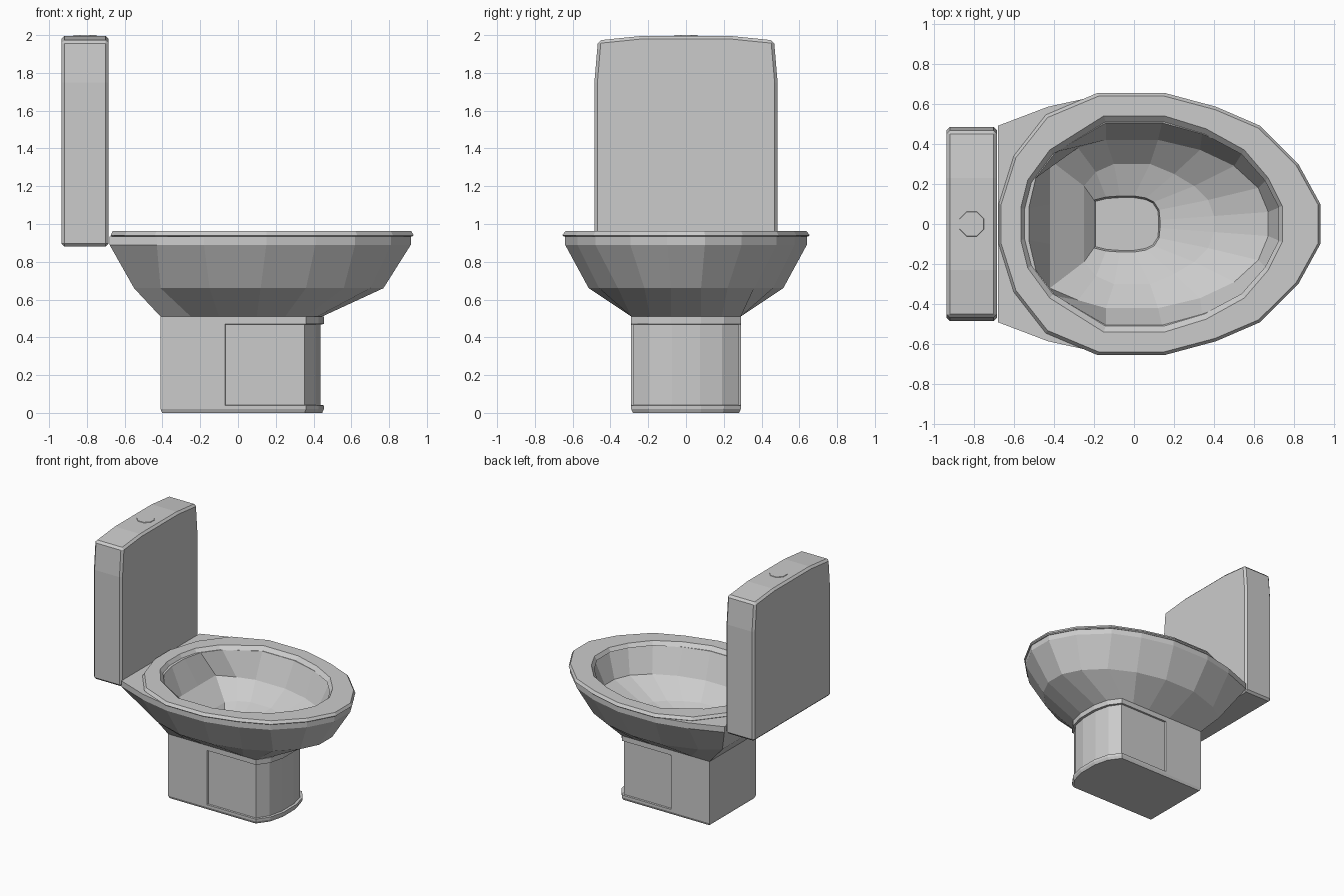
import bpy, bmesh, math

if "Cube" in bpy.data.objects:
    bpy.data.objects.remove(bpy.data.objects["Cube"])


def finish(name, bm):
    bmesh.ops.recalc_face_normals(bm, faces=bm.faces)
    me = bpy.data.meshes.new(name)
    bm.to_mesh(me)
    bm.free()
    ob = bpy.data.objects.new(name, me)
    bpy.context.collection.objects.link(ob)
    return ob


def loft(name, rings, caps=True, closed=False):
    """Skin rings of (half outline, z); each half outline is mirrored over y = 0."""
    bm = bmesh.new()
    loops = []
    for half, z in rings:
        full = half + [(x, -y) for x, y in reversed(half)]
        loops.append([bm.verts.new((x, y, z)) for x, y in full])
    pairs = list(zip(loops, loops[1:]))
    if closed:
        pairs.append((loops[-1], loops[0]))
    for a, b in pairs:
        n = len(a)
        for i in range(n):
            j = (i + 1) % n
            bm.faces.new((a[i], a[j], b[j], b[i]))
    if caps:
        bm.faces.new(loops[0])
        bm.faces.new(loops[-1])
    return finish(name, bm)


def scaled(half, sx, sy, cx=0.12):
    return [(cx + (x - cx) * sx, y * sy) for x, y in half]


# Half outlines, from the back to the front
rim = [(-.68, .1), (-.68, .49), (-.43, .585), (-.18, .64), (.15, .64),
       (.41, .575), (.62, .48), (.81, .295), (.915, .1)]
belly = [(-.55, .1), (-.55, .33), (-.41, .43), (-.15, .515), (.12, .515),
         (.36, .46), (.56, .36), (.7, .22), (.77, .08)]
neck = [(-.41, .1), (-.41, .29), (-.25, .29), (-.1, .29), (.1, .29),
        (.25, .29), (.36, .29), (.42, .19), (.445, .08)]
opening = [(-.525, .08), (-.49, .23), (-.39, .36), (-.14, .505), (.14, .505),
           (.34, .45), (.55, .37), (.67, .23), (.74, .09)]
basin = [(-.42, .1), (-.42, .32), (-.28, .38), (-.14, .42), (.12, .42),
         (.33, .37), (.5, .29), (.62, .18), (.67, .06)]
slope = [(-.25, .07), (-.25, .19), (-.19, .26), (-.1, .3), (.08, .3),
         (.2, .25), (.3, .19), (.37, .12), (.4, .04)]
drain = [(-.2, .04), (-.2, .12), (-.14, .135), (-.07, .14), (.0, .14),
         (.06, .13), (.1, .11), (.125, .07), (.13, .02)]

# Bowl: outside up to the rim, then inside down to the drain
loft("bowl", [(neck, .51), (belly, .66), (rim, .89), (rim, .935),
              (opening, .935), (basin, .74), (slope, .62),
              (drain, .565), (scaled(drain, .96, .94, -.035), .53)])

# Seat ring
seat_out = [(-.675, .1), (-.6, .34), (-.44, .545), (-.18, .655), (.15, .655),
            (.41, .585), (.63, .49), (.82, .3), (.93, .1)]
seat_in = [(-.565, .08), (-.53, .22), (-.42, .37), (-.15, .54), (.15, .54),
           (.36, .475), (.55, .37), (.67, .23), (.74, .09)]
loft("seat", [(scaled(seat_out, .99, .985), .933), (seat_out, .94),
              (scaled(seat_out, .985, .975), .962),
              (scaled(seat_in, 1, 1), .962),
              (scaled(seat_in, .97, .94), .933)], caps=False, closed=True)

# Pedestal with recessed front panel
foot = [(-.41, .1), (-.41, .29), (-.07, .29), (-.065, .29), (.36, .29),
        (.425, .2), (.455, .08)]
recess = foot[:3] + [(-.065, .277), (.352, .277), (.41, .19), (.436, .075)]
loft("pedestal", [(scaled(foot, .98, .97, 0), 0), (foot, .02), (foot, .04),
                  (recess, .042), (recess, .468), (foot, .47), (foot, .511)])

# Tank: y-z profile extruded along x, with a bevel
side = [(.485, .88), (.485, 1.75), (.466, 1.972), (.23, 1.996)]
profile = side + [(-y, z) for y, z in reversed(side)]
bm = bmesh.new()
face = bm.faces.new([bm.verts.new((-.935, y, z)) for y, z in profile])
ext = bmesh.ops.extrude_face_region(bm, geom=[face])
for v in ext["geom"]:
    if isinstance(v, bmesh.types.BMVert):
        v.co.x = -.685
tank = finish("tank", bm)
bev = tank.modifiers.new("edges", 'BEVEL')
bev.width = .016
bev.segments = 1
bev.limit_method = 'ANGLE'
bev.angle_limit = math.radians(40)

# Flush button
bpy.ops.mesh.primitive_cone_add(vertices=8, radius1=.075, radius2=.065, depth=.02,
                                location=(-.81, 0, 1.99),
                                rotation=(0, 0, math.pi / 8))
bpy.context.object.name = "flush_button"
